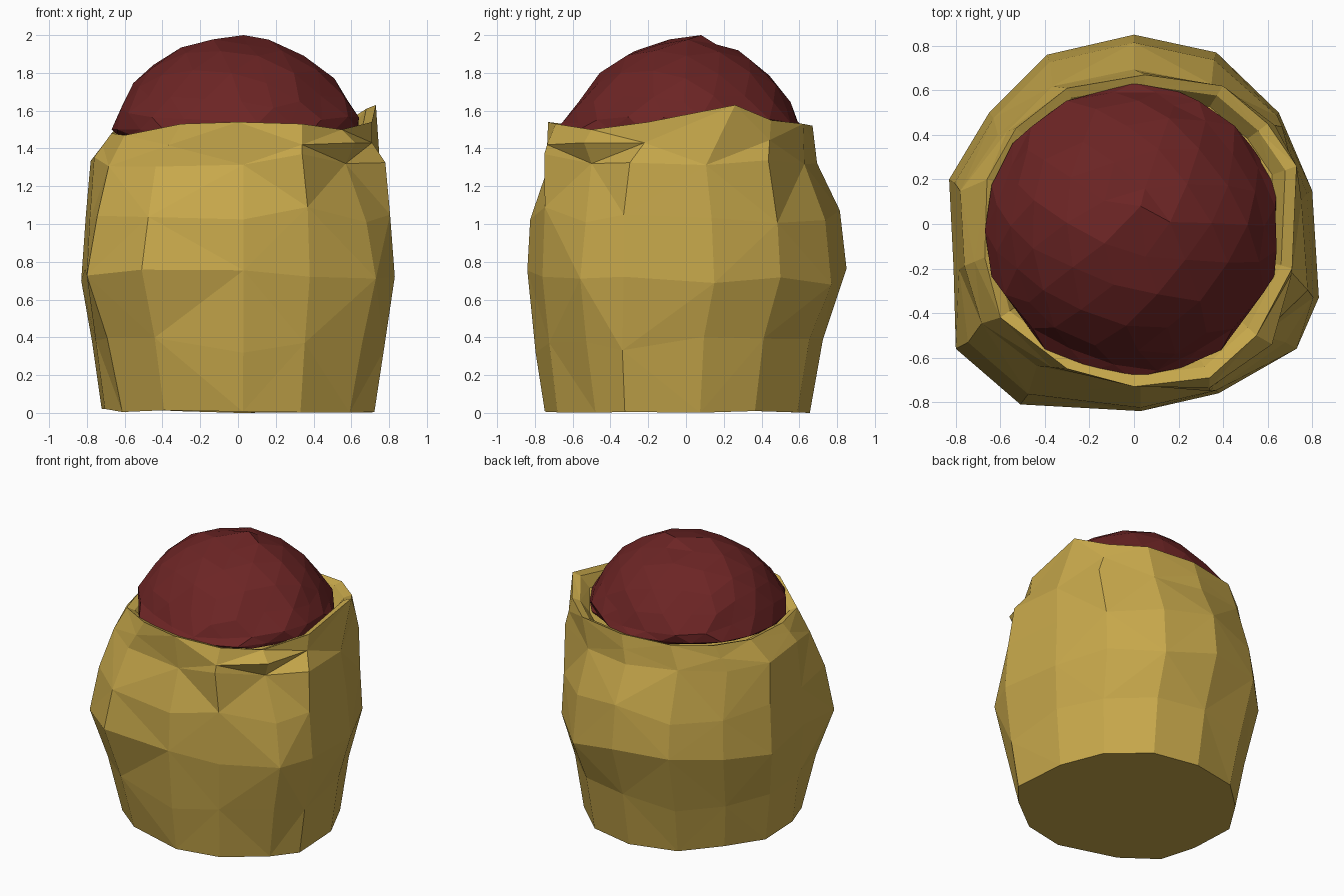
import bpy, bmesh, math, random
from mathutils import Vector

if "Cube" in bpy.data.objects:
    bpy.data.objects.remove(bpy.data.objects["Cube"])

random.seed(4)


def finish(bm, name, color):
    bmesh.ops.recalc_face_normals(bm, faces=bm.faces)
    mesh = bpy.data.meshes.new(name)
    bm.to_mesh(mesh)
    bm.free()
    mat = bpy.data.materials.new(name + "_colour")
    mat.diffuse_color = (*color, 1)
    mat.use_nodes = True
    mat.node_tree.nodes["Principled BSDF"].inputs["Base Color"].default_value = mat.diffuse_color
    mesh.materials.append(mat)
    ob = bpy.data.objects.new(name, mesh)
    bpy.context.collection.objects.link(ob)
    return ob


# Sack outline at the belly and at the mouth, counter-clockwise from the right
belly = [(.83, -.33), (.80, .15), (.65, .50), (.37, .77), (0, .85), (-.39, .76), (-.65, .50),
         (-.83, .20), (-.81, -.20), (-.80, -.56), (-.51, -.81), (.03, -.84), (.38, -.76), (.73, -.56)]
mouth = [(.71, -.20, 1.54), (.73, .26, 1.63), (.60, .45, 1.55), (.40, .62, 1.53), (.05, .67, 1.52),
         (-.30, .61, 1.51), (-.53, .43, 1.50), (-.66, .20, 1.49), (-.67, -.15, 1.48),
         (-.60, -.42, 1.47), (-.30, -.65, 1.53), (0, -.73, 1.54), (.34, -.69, 1.53), (.55, -.50, 1.50)]
n = len(belly)

# Levels: height, x scale, y scale, y shift, height jitter,
# then tapers of the front left, front right and back right corners
levels = [(.02, .87, .83, -.05, .015, .88, .93, 1), (.36, .93, .90, -.04, .05, .93, .97, 1),
          (.72, 1, 1, 0, .05, 1, 1, 1), (1.04, .97, .97, -.01, .05, .96, .96, 1.02),
          (1.33, .94, .84, -.02, .03, .91, 1, 1.09)]
rings = []
for z, sx, sy, dy, j, front_left, front_right, back_right in levels:
    taper = {9: front_left, 10: front_left, 13: front_right, 2: back_right}
    ring = []
    for i, (x, y) in enumerate(belly):
        t = taper.get(i, 1)
        ring.append(Vector((x * sx * t, (y * sy + dy) * t, z + random.uniform(-j, j))))
    rings.append(ring)
rim = [Vector(p) for p in mouth]

# Folded flap at the front right: recessed wall under a jutting lip
rings[-1][12] = Vector((.34, -.75, 1.37))
lip = [a.lerp(b, .5) for a, b in zip(rings[-1], rim)]
rings[-1][13] = Vector((.57, -.50, 1.32))
lip[12] = Vector((.34, -.735, 1.42))
lip[13] = Vector((.62, -.54, 1.43))
lip[0] = Vector((.71, -.22, 1.43))
rings += [lip, rim]

# Inner wall of the mouth
for s, drop in ((.93, .02), (.85, .1)):
    rings.append([Vector((p.x * s, p.y * s, p.z - drop)) for p in rim])

bm = bmesh.new()
vr = [[bm.verts.new(p) for p in ring] for ring in rings]
low = min(v.co.z for v in vr[0])
for v in vr[0]:
    v.co.z -= low
for k, (a, b) in enumerate(zip(vr, vr[1:])):
    for i in range(n):
        j = (i + 1) % n
        if (i + k) % 2:
            bm.faces.new((a[i], a[j], b[j]))
            bm.faces.new((a[i], b[j], b[i]))
        else:
            bm.faces.new((a[i], a[j], b[i]))
            bm.faces.new((a[j], b[j], b[i]))
bm.faces.new(vr[0][::-1])
bm.faces.new(vr[-1])
finish(bm, "sack", (.57, .39, .07))

# Heaped contents: a lumpy faceted mound with a flattened underside
bm = bmesh.new()
bmesh.ops.create_icosphere(bm, subdivisions=3, radius=1)
for v in bm.verts:
    x, y, z = v.co
    s = 1 + random.uniform(-.035, .035)
    up = max(z, 0)
    v.co.x = x * .655 * s
    v.co.y = y * .65 * s - .03 + .04 * up
    power = 1.25 + .7 * y * y + .2 * x
    rise = .49 * up ** power if z > 0 else .1 * z
    v.co.z = 1.5 + rise * (1 + random.uniform(-.05, .02))
top = max(bm.verts, key=lambda v: v.co.z)
top.co = Vector((.03, .08, 2.0))
finish(bm, "heaped_contents", (.15, .018, .018))
